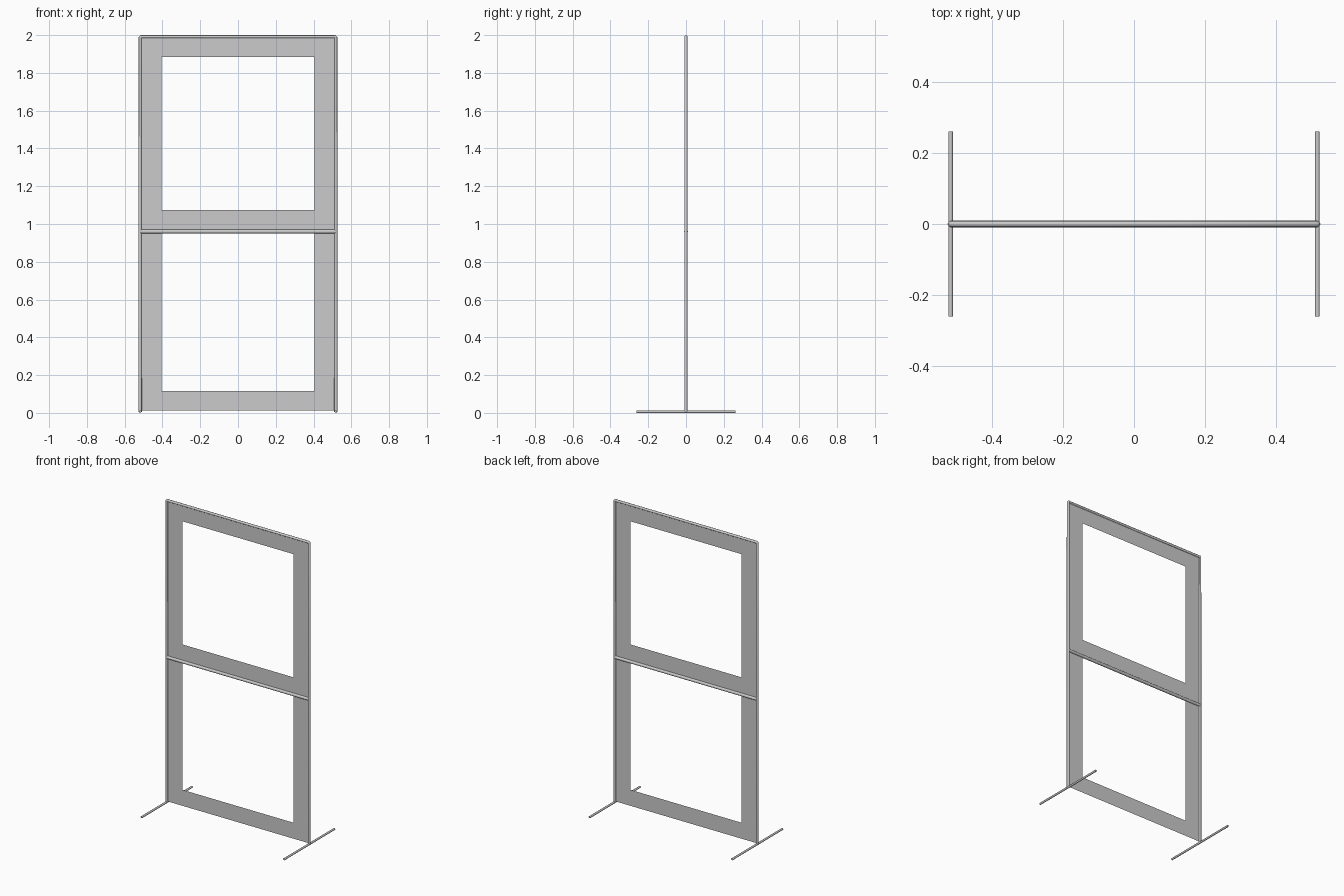
import bpy, bmesh
from mathutils import Vector

if "Cube" in bpy.data.objects:
    bpy.data.objects.remove(bpy.data.objects["Cube"])

R = 0.0085           # frame tube radius
X = 0.518            # post centre line
TOP = 2.0 - R
MID = 0.96


def tube(name, a, b, radius):
    """Round capped tube from a to b."""
    a, b = Vector(a), Vector(b)
    bpy.ops.mesh.primitive_cylinder_add(vertices=24, radius=radius,
                                        depth=(b - a).length, location=(a + b) / 2)
    ob = bpy.context.object
    ob.name = name
    ob.rotation_euler = (b - a).to_track_quat('Z', 'Y').to_euler()
    bpy.ops.object.shade_smooth_by_angle()
    return ob


def bent_frame(name, points, radius):
    """Tube following a path with tight rounded corners."""
    curve = bpy.data.curves.new(name, 'CURVE')
    curve.dimensions = '3D'
    curve.bevel_depth = radius
    curve.bevel_resolution = 4
    curve.use_fill_caps = True
    spline = curve.splines.new('POLY')
    spline.points.add(len(points) - 1)
    for p, co in zip(spline.points, points):
        p.co = (*co, 1)
    ob = bpy.data.objects.new(name, curve)
    bpy.context.collection.objects.link(ob)
    return ob


def sheet(name, rects):
    """Thin flat sheet in the xz plane made of joined strips."""
    bm = bmesh.new()
    for x0, x1, z0, z1 in rects:
        bm.faces.new([bm.verts.new(c) for c in
                      ((x0, 0, z0), (x1, 0, z0), (x1, 0, z1), (x0, 0, z1))])
    bmesh.ops.remove_doubles(bm, verts=bm.verts, dist=1e-5)
    me = bpy.data.meshes.new(name)
    bm.to_mesh(me)
    bm.free()
    ob = bpy.data.objects.new(name, me)
    bpy.context.collection.objects.link(ob)
    return ob


# Outer hoop: two posts and the top rail with small corner bends
c = 0.004
bent_frame("outer_frame", [(-X, 0, 0.006), (-X, 0, TOP - c), (-X + c, 0, TOP),
                           (X - c, 0, TOP), (X, 0, TOP - c), (X, 0, 0.006)], R)

# Middle rail
tube("middle_rail", (-X, 0, MID), (X, 0, MID), 0.01)

# Feet running front to back
for side, s in (("left", -1), ("right", 1)):
    tube(side + "_foot", (s * X, -0.262, 0.0065), (s * X, 0.262, 0.0065), 0.0065)

# Sheet borders around the upper and lower openings
H = 0.404
sheet("upper_border", [(-X, -H, MID, 1.073), (-H, H, MID, 1.073), (H, X, MID, 1.073),
                       (-X, -H, 1.073, 1.883), (H, X, 1.073, 1.883),
                       (-X, -H, 1.883, TOP), (-H, H, 1.883, TOP), (H, X, 1.883, TOP)])
sheet("lower_border", [(-X, -H, 0.012, 0.117), (-H, H, 0.012, 0.117), (H, X, 0.012, 0.117),
                       (-X, -H, 0.117, MID), (H, X, 0.117, MID)])
